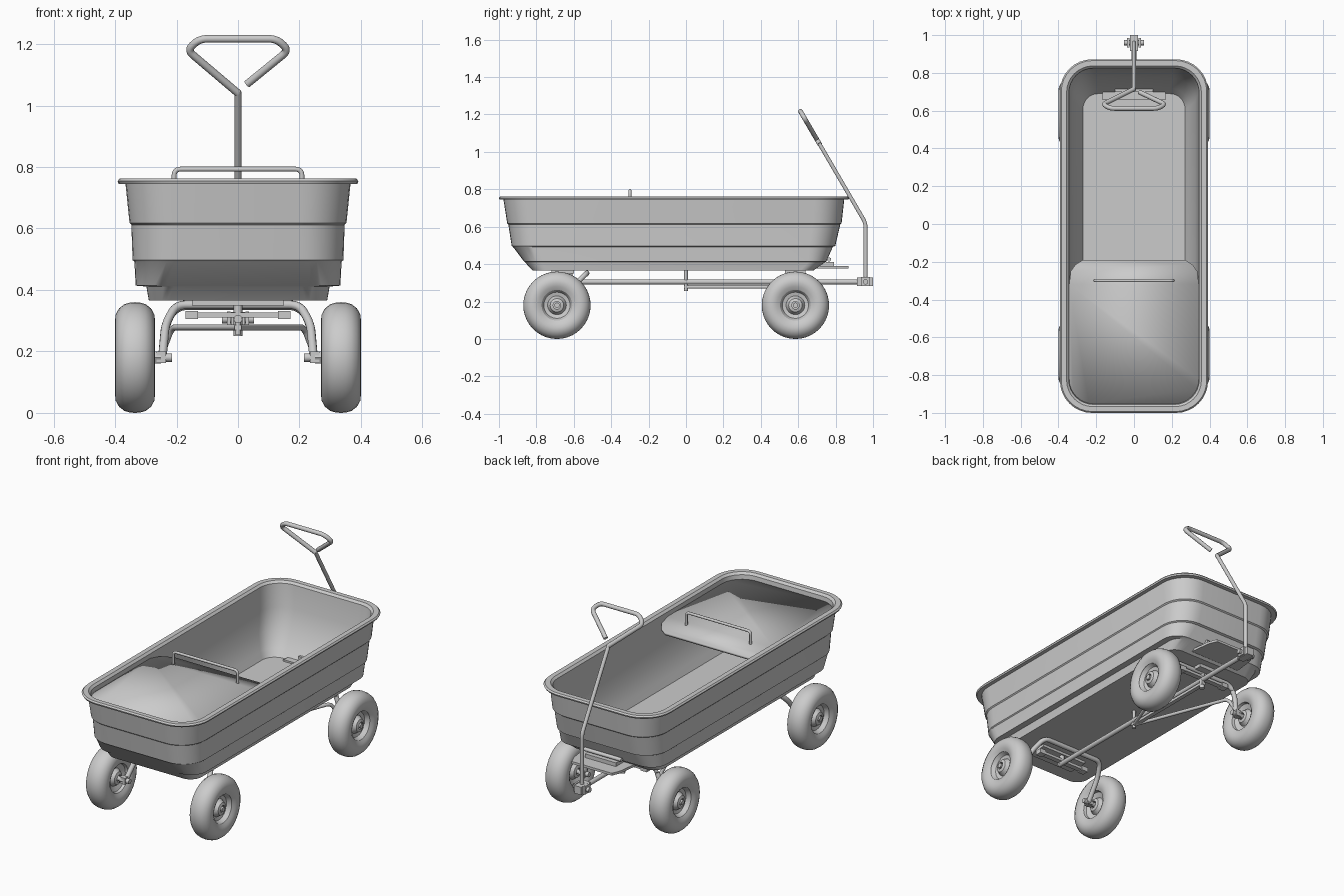
import bpy, bmesh
from math import sin, cos, pi, radians
from mathutils import Vector

if "Cube" in bpy.data.objects:
    bpy.data.objects.remove(bpy.data.objects["Cube"])


def smooth(ob, angle=32):
    bpy.ops.object.select_all(action='DESELECT')
    ob.select_set(True)
    bpy.context.view_layer.objects.active = ob
    bpy.ops.object.shade_smooth_by_angle(angle=radians(angle))


def finish(name, bm, angle=32):
    bmesh.ops.recalc_face_normals(bm, faces=bm.faces)
    me = bpy.data.meshes.new(name)
    bm.to_mesh(me)
    bm.free()
    ob = bpy.data.objects.new(name, me)
    bpy.context.collection.objects.link(ob)
    smooth(ob, angle)
    return ob


def loft(name, rings, cap=True, closed=False):
    bm = bmesh.new()
    rs = [[bm.verts.new(p) for p in r] for r in rings]
    pairs = list(zip(rs, rs[1:])) + ([(rs[-1], rs[0])] if closed else [])
    for a, b in pairs:
        n = len(a)
        for i in range(n):
            j = (i + 1) % n
            bm.faces.new((a[i], a[j], b[j], b[i]))
    if cap:
        bm.faces.new(rs[0])
        bm.faces.new(rs[-1])
    return finish(name, bm)


def rounded(z, hx, y0, y1, r, n=8):
    # rounded rectangle at height z
    pts = []
    for k, (sx, cy) in enumerate(((1, y1 - r), (-1, y1 - r), (-1, y0 + r), (1, y0 + r))):
        for i in range(n + 1):
            a = (k + i / n) * pi / 2
            pts.append((sx * (hx - r) + r * cos(a), cy + r * sin(a), z))
    return pts


def lathe_x(name, prof, pos, side=1, n=40, closed=False):
    # profile of (offset along x, radius)
    rings = [[(pos[0] + side * x, pos[1] + r * cos(2 * pi * i / n), pos[2] + r * sin(2 * pi * i / n))
              for i in range(n)] for x, r in prof]
    return loft(name, rings, cap=not closed, closed=closed)


def tube(name, pts, radius, fillet=0.0):
    pts = [Vector(p) for p in pts]
    path = [pts[0]]
    for a, p, b in zip(pts, pts[1:], pts[2:]):
        s, e = p + (a - p).normalized() * fillet, p + (b - p).normalized() * fillet
        steps = 7 if fillet else 1
        for i in range(steps):
            t = i / max(steps - 1, 1)
            path.append(s * (1 - t) ** 2 + p * 2 * t * (1 - t) + e * t * t)
    path.append(pts[-1])
    cu = bpy.data.curves.new(name, 'CURVE')
    cu.dimensions = '3D'
    cu.bevel_depth, cu.bevel_resolution, cu.use_fill_caps = radius, 3, True
    sp = cu.splines.new('POLY')
    sp.points.add(len(path) - 1)
    for q, p in zip(sp.points, path):
        q.co = (*p, 1)
    ob = bpy.data.objects.new(name, cu)
    bpy.context.collection.objects.link(ob)
    bpy.ops.object.select_all(action='DESELECT')
    ob.select_set(True)
    bpy.context.view_layer.objects.active = ob
    bpy.ops.object.convert(target='MESH')
    smooth(bpy.context.object, 40)


def prism(name, outline, z0, z1):
    return loft(name, [[(x, y, z) for x, y in outline] for z in (z0, z1)])


def box(name, x0, x1, y0, y1, z0, z1):
    return prism(name, [(x0, y0), (x1, y0), (x1, y1), (x0, y1)], z0, z1)


# stepped tub: outside, rolled rim, inside
tub = [(.365, .29, -.82, .68, .07), (.411, .298, -.862, .745, .09), (.414, .333, -.866, .75, .1),
       (.492, .337, -.925, .785, .13), (.497, .343, -.932, .798, .14), (.612, .347, -.95, .825, .15),
       (.618, .353, -.956, .832, .15), (.745, .366, -.976, .846, .16), (.745, .388, -.997, .869, .17),
       (.754, .392, -1.0, .872, .17), (.762, .385, -.993, .865, .165), (.762, .357, -.967, .837, .14),
       (.75, .345, -.955, .825, .13), (.62, .335, -.94, .81, .13), (.5, .325, -.915, .775, .12),
       (.42, .29, -.84, .72, .1), (.38, .27, -.80, .69, .08)]
loft("tub", [rounded(*t) for t in tub])

# half lid with drooping tail
front = [(p[0], p[1]) for p in rounded(0, .343, -.952, .3, .13) if p[1] < -.5]
bm = bmesh.new()
fv = [bm.verts.new((x, y, .725)) for x, y in front]
r, l = bm.verts.new((.343, -.32, .725)), bm.verts.new((-.343, -.32, .725))
bm.faces.new(fv + [r, l])
tail = [bm.verts.new((x, y, .725 + (y + .32) * -.2))
        for x, y in ((.335, -.25), (.31, -.215), (.27, -.19), (-.27, -.19), (-.31, -.215), (-.335, -.25))]
bm.faces.new([l, r] + tail)
lid = finish("lid", bm, 5)
sol = lid.modifiers.new("thickness", 'SOLIDIFY')
sol.thickness = .015
tube("lid_handle", [(-.208, -.30, .715), (-.208, -.30, .793), (.208, -.30, .793), (.208, -.30, .715)], .008, .022)

# wheels
half = [(.05, .082), (.06, .1), (.065, .12), (.063, .14), (.052, .16), (.034, .174), (.015, .179)]
tire = half + [(0, .18)] + [(-x, rr) for x, rr in half[::-1]]
rim = [(-.05, .082), (-.035, .078), (-.022, .05), (-.045, .036), (-.05, .02),
       (.05, .02), (.045, .036), (.02, .05), (.025, .07), (.04, .078), (.05, .084)]
for s, sn in ((1, "right"), (-1, "left")):
    for y, yn in ((-.69, "front"), (.585, "rear")):
        tag = f"{yn}_{sn}"
        c = (s * .335, y, .18)
        lathe_x("tire_" + tag, tire, c, s, closed=True)
        lathe_x("wheel_rim_" + tag, rim, c, s, closed=True)
        lathe_x("axle_" + tag, [(-.12, .014), (.055, .014)], c, s, 16)
        lathe_x("axle_nut_" + tag, [(-.085, .022), (-.062, .022)], c, s, 6)
        box("axle_bracket_" + tag, s * .235, s * .265, y - .018, y + .018, .163, .2)
    # steering strut
    tube("steering_strut_" + sn, [(0, 0, .278), (s * .215, .55, .278), (s * .245, .585, .2)], .01, .03)
    # undertray bolts
    for y in (-.62, .585):
        box("clamp", s * .13, s * .17, y - .02, y + .02, .305, .332)

# axle arches: front one leans back, rear one upright
def arch(name, y, ytop, ztop, rad):
    pts = [(.247, y, .17), (.236, y + (ytop - y) * .6, .29), (.2, ytop, ztop)]
    tube(name, pts + [(-x, yy, z) for x, yy, z in pts[::-1]], rad, .035)

arch("front_axle_arch", -.69, -.53, .352, .014)
arch("rear_axle_arch", .585, .585, .348, .014)
box("front_mount_plate", -.15, .15, -.72, -.6, .35, .368)
box("rear_mount_plate", -.06, .06, .53, .64, .345, .368)
box("front_cross_bar", -.17, .17, -.635, -.605, .31, .326)
box("rear_cross_bar", -.17, .17, .57, .6, .31, .326)

# centre beam and pins
tube("centre_beam", [(0, -.64, .305), (0, .94, .305)], .014)
tube("centre_pin", [(0, 0, .255), (0, 0, .37)], .01)
tube("steering_pin", [(0, .585, .25), (0, .585, .36)], .014)
tube("front_pin", [(0, -.62, .3), (0, -.62, .36)], .014)
box("lower_bar", -.012, .012, -.01, .6, .27, .286)

# tipping latch under the rear of the tub
prism("latch_plate", [(-.17, .66), (.17, .66), (.15, .82), (.13, .87), (-.13, .87), (-.15, .82)], .376, .39)
box("latch_block", -.1, .1, .7, .79, .39, .412)
tube("latch_rod", [(-.12, .765, .425), (.12, .765, .425)], .011)

# pull handle
box("pivot_block", -.022, .022, .915, 1.0, .283, .328)
for s in (1, -1):
    box("pivot_cheek", s * .025, s * .036, .935, .985, .283, .33)
lathe_x("pivot_bolt", [(-.052, .014), (.052, .014)], (0, .96, .305), 1, 12)


def lean(x, z):
    return (x, .96 - (z - .62) * .583, z)


tube("pull_rod", [(0, .96, .3), (0, .96, .62), lean(0, 1.045)], .011, .025)
tube("pull_grip", [lean(0, 1.04), lean(-.165, 1.18), lean(-.125, 1.217), lean(.125, 1.217),
                   lean(.165, 1.18), lean(.03, 1.07)], .0125, .025)
